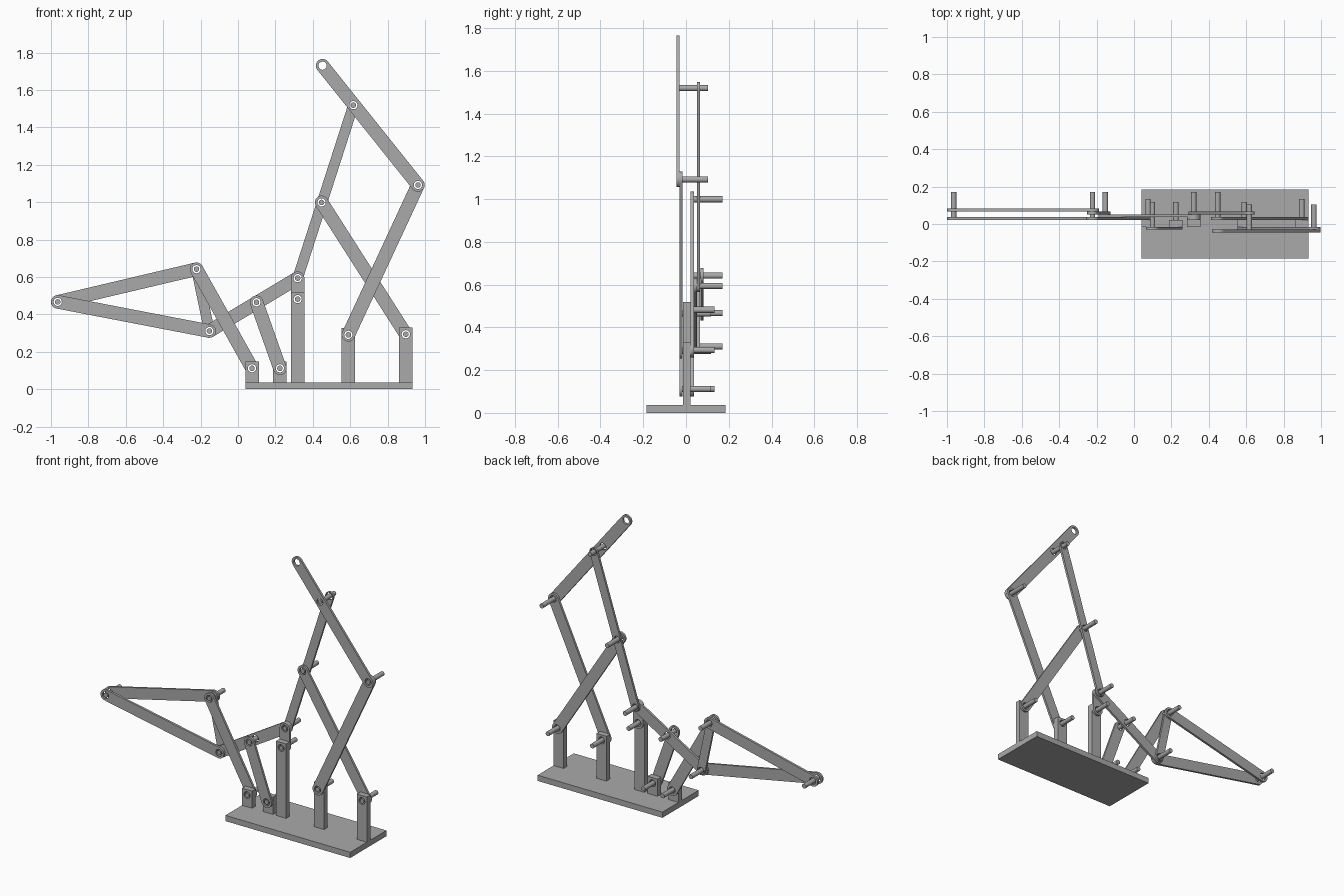
import bpy
import math
from mathutils import Vector

cube = bpy.data.objects.get("Cube")
if cube:
    bpy.data.objects.remove(cube, do_unlink=True)

WIDE, NARROW = 0.036, 0.028      # link half widths
HOLE, PIN = 0.022, 0.0145        # radii
STEP = 0.015                     # layer spacing
POST_FRONT, POST_BACK = -0.015, 0.022
BASE_TOP = 0.037

grey = bpy.data.materials.new("plain grey")
grey.use_nodes = True
color = (0.4, 0.4, 0.4, 1)
grey.diffuse_color = color
grey.node_tree.nodes["Principled BSDF"].inputs["Base Color"].default_value = color

# Pivot positions in the front plane (x, z)
P = {k: Vector(v) for k, v in {
    "tip": (0.452, 1.73), "upper": (0.617, 1.519), "elbow": (0.962, 1.092),
    "mid": (0.447, 0.999), "hub": (0.319, 0.594), "tall": (0.319, 0.482),
    "rocker": (0.099, 0.465), "knee": (-0.222, 0.642), "far": (-0.964, 0.467),
    "low": (-0.153, 0.311), "short_a": (0.075, 0.112), "short_b": (0.224, 0.112),
    "stand_a": (0.59, 0.291), "stand_b": (0.897, 0.294)}.items()}


def layer(n):
    """Front y of a layer: positive behind the posts, negative in front."""
    return POST_BACK + (n - 1) * STEP if n > 0 else POST_FRONT + n * STEP


def arc(center, radius, start, sweep, count):
    return [center + radius * Vector((math.cos(start + sweep * i / count),
                                      math.sin(start + sweep * i / count)))
            for i in range(count + 1)]


def plate(name, outline, holes, y0, y1):
    """Flat plate in the front plane with round holes cut through it."""
    curve = bpy.data.curves.new(name + "_profile", "CURVE")
    curve.dimensions = "2D"
    curve.fill_mode = "BOTH"
    curve.extrude = (y1 - y0) / 2
    loops = [outline] + [arc(h, HOLE, 0, math.tau, 28)[:-1] for h in holes]
    for loop in loops:
        spline = curve.splines.new("POLY")
        spline.points.add(len(loop) - 1)
        for point, co in zip(spline.points, loop):
            point.co = (co.x, co.y, 0, 1)
        spline.use_cyclic_u = True
    ob = bpy.data.objects.new(name, curve)
    bpy.context.collection.objects.link(ob)
    ob.rotation_euler.x = math.pi / 2
    ob.location.y = (y0 + y1) / 2
    bpy.ops.object.select_all(action="DESELECT")
    ob.select_set(True)
    bpy.context.view_layer.objects.active = ob
    bpy.ops.object.convert(target="MESH")
    finish(bpy.context.object, name)


def finish(ob, name):
    ob.name = name
    ob.data.materials.clear()
    ob.data.materials.append(grey)
    bpy.ops.object.shade_smooth_by_angle(angle=math.radians(30))


def link(name, pivots, n, radius=WIDE):
    pts = [P[k] for k in pivots]
    d = pts[-1] - pts[0]
    a = math.atan2(d.y, d.x)
    outline = (arc(pts[-1], radius, a - math.pi / 2, math.pi, 16)
               + arc(pts[0], radius, a + math.pi / 2, math.pi, 16))
    plate(name, outline, pts, layer(n), layer(n) + STEP - 0.0004)


def post(name, pivot):
    c = P[pivot]
    x0, x1, top = c.x - WIDE, c.x + WIDE, c.y + WIDE
    outline = [Vector(v) for v in
               ((x0, BASE_TOP), (x1, BASE_TOP), (x1, top), (x0, top))]
    plate(name, outline, [c], POST_FRONT, POST_BACK - 0.0004)


def pin(name, pivot, n, length=0.148):
    y0 = POST_FRONT if n == 0 else layer(n)
    c = P[pivot]
    bpy.ops.mesh.primitive_cylinder_add(
        vertices=24, radius=PIN, depth=length,
        location=(c.x, y0 + length / 2, c.y), rotation=(math.pi / 2, 0, 0))
    finish(bpy.context.object, name)


# Base slab
left, right = P["short_a"].x - WIDE, P["stand_b"].x + WIDE
bpy.ops.mesh.primitive_cube_add(size=1, location=((left + right) / 2, 0, BASE_TOP / 2))
base = bpy.context.object
base.scale = (right - left, 0.37, BASE_TOP)
finish(base, "base")

# Upright posts
for key in ("short_a", "short_b", "tall", "stand_a", "stand_b"):
    post(key + "_post", key)

# Links of the tall arm
link("top_arm", ("tip", "upper", "elbow"), -2)
link("elbow_link", ("stand_a", "elbow"), -1)
link("cross_link", ("mid", "stand_b"), 1)
link("long_rod", ("hub", "mid", "upper"), 3, NARROW)

# Links of the low arm
link("hub_crank", ("tall", "hub"), 1)
link("drive_bar", ("low", "rocker", "hub"), 2)
link("rocker_link", ("short_b", "rocker"), -1)
link("knee_link", ("short_a", "knee"), 1)
link("coupler_rod", ("low", "knee"), 3, NARROW)
link("far_upper_link", ("far", "knee"), 4)
link("far_lower_link", ("far", "low"), 1)

# Hinge pins, each starting at the front of its joint
for n, keys in {-2: ("upper", "elbow"), -1: ("stand_a", "rocker", "short_b"),
                0: ("short_a", "tall", "stand_b"),
                1: ("mid", "hub", "knee", "far", "low")}.items():
    for key in keys:
        pin(key + "_pin", key, n)
